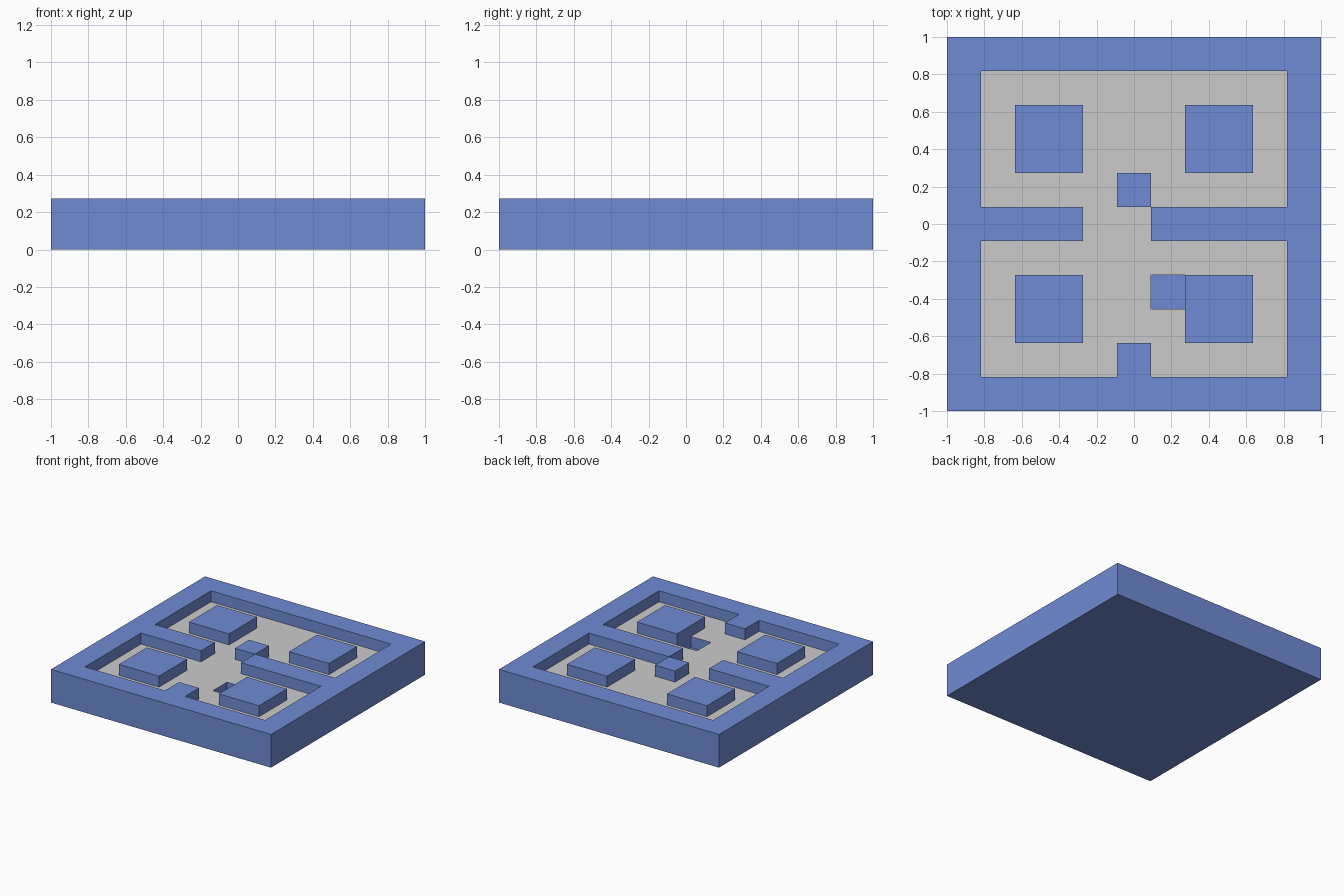
import bpy, bmesh

if "Cube" in bpy.data.objects:
    bpy.data.objects.remove(bpy.data.objects["Cube"])

# Plan seen from above: # raised, . floor, o sunken pit
PLAN = [
    "###########",
    "#.........#",
    "#.##...##.#",
    "#.##...##.#",
    "#....#....#",
    "####..#####",
    "#.........#",
    "#.##..o##.#",
    "#.##...##.#",
    "#....#....#",
    "###########",
]
N = len(PLAN)
C = 2 / N                 # cell size
STEP = C / 2              # height of one level
HEIGHT = {"#": 3 * STEP, ".": 2 * STEP, "o": STEP}

blue = bpy.data.materials.new("blue")
blue.diffuse_color = (0.16, 0.26, 0.66, 1)
blue.use_nodes = True
blue.node_tree.nodes["Principled BSDF"].inputs["Base Color"].default_value = blue.diffuse_color


def cell(i, j):
    """Symbol and height of a cell; outside the plan is ground."""
    if 0 <= i < N and 0 <= j < N:
        s = PLAN[N - 1 - j][i]
        return s, HEIGHT[s]
    return "", 0.0


def quad(bm, pts):
    bm.faces.new([bm.verts.new(p) for p in pts])


def cell_top(bm, i, j, z):
    x, y = -1 + i * C, -1 + j * C
    quad(bm, [(x, y, z), (x + C, y, z), (x + C, y + C, z), (x, y + C, z)])


def cell_sides(bm, i, j, z):
    """Vertical faces down to every lower neighbour."""
    x, y = -1 + (i + 0.5) * C, -1 + (j + 0.5) * C
    for dx, dy in ((1, 0), (0, 1), (-1, 0), (0, -1)):
        low = cell(i + dx, j + dy)[1]
        if low < z:
            h = C / 2
            ax, ay = x + (dx + dy) * h, y + (dy - dx) * h
            bx, by = x + (dx - dy) * h, y + (dy + dx) * h
            quad(bm, [(ax, ay, low), (bx, by, low), (bx, by, z), (ax, ay, z)])


def finish(bm, name, mat=None):
    bmesh.ops.remove_doubles(bm, verts=bm.verts, dist=1e-4)
    me = bpy.data.meshes.new(name)
    bm.to_mesh(me)
    bm.free()
    if mat:
        me.materials.append(mat)
    bpy.context.collection.objects.link(bpy.data.objects.new(name, me))


body, floor = bmesh.new(), bmesh.new()
for i in range(N):
    for j in range(N):
        symbol, z = cell(i, j)
        cell_top(floor if symbol == "." else body, i, j, z)
        cell_sides(body, i, j, z)

# Underside
quad(body, [(-1, -1, 0), (-1, 1, 0), (1, 1, 0), (1, -1, 0)])

finish(body, "tray_walls_and_blocks", blue)
finish(floor, "tray_floor")
